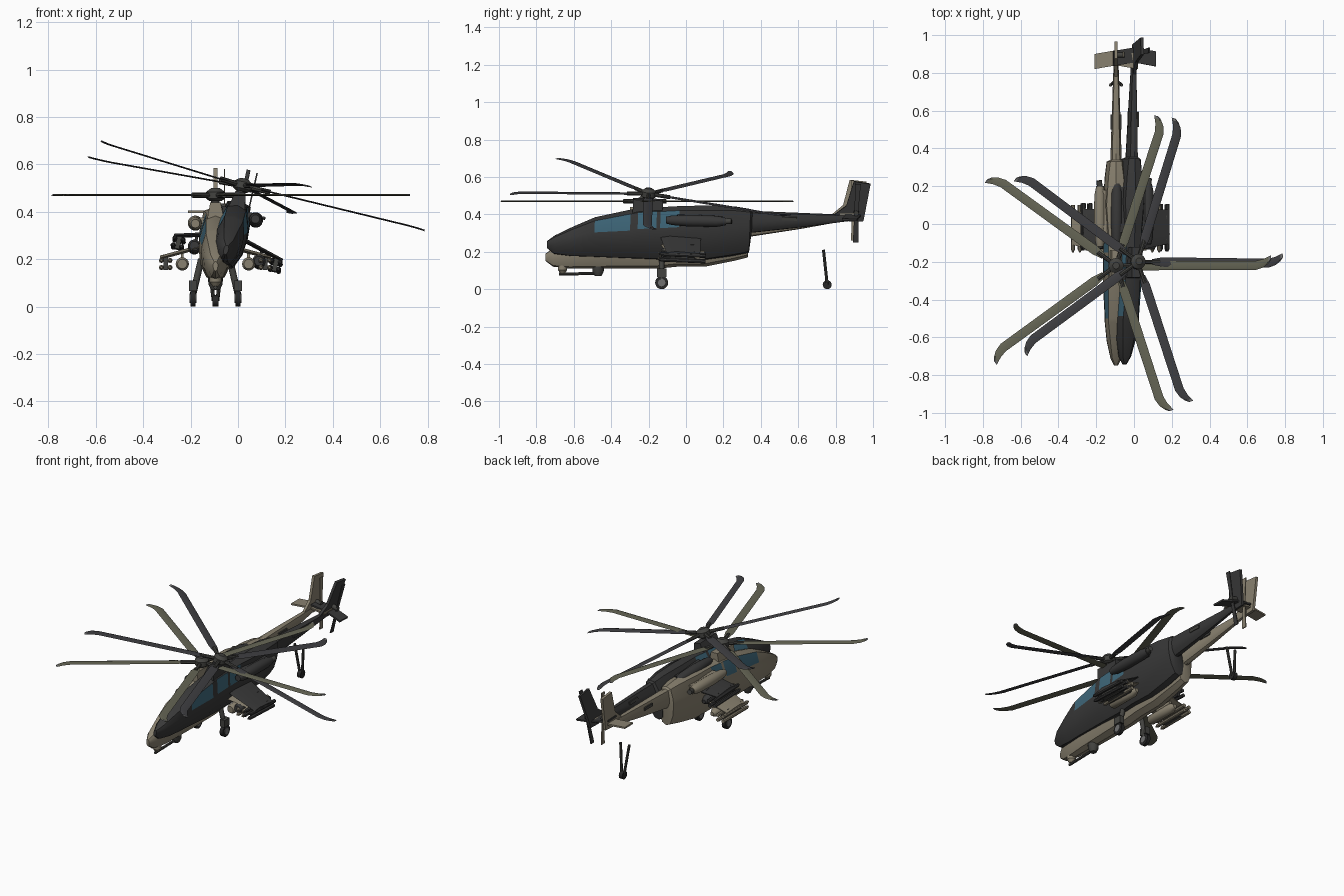
import bpy, bmesh
from math import sin, cos, pi, radians
from mathutils import Matrix, Vector

cube = bpy.data.objects.get("Cube")
if cube:
    bpy.data.objects.remove(cube)


def material(name, *rgb):
    m = bpy.data.materials.new(name)
    m.use_nodes = True
    m.diffuse_color = (*rgb, 1)
    m.node_tree.nodes["Principled BSDF"].inputs["Base Color"].default_value = (*rgb, 1)
    return m


TAN = material("tan paint", .25, .22, .16)
CHARCOAL = material("charcoal paint", .04, .04, .04)
GLASS = material("blue glass", .05, .14, .2)
OLIVE = material("olive blade", .13, .13, .09)
SLATE = material("slate blade", .05, .05, .055)
GREY = material("grey metal", .16, .16, .16)
GUNMETAL = material("gunmetal", .055, .055, .05)
RUBBER = material("black rubber", .02, .02, .02)


def build(name, verts, faces, mats, matrix, rule=None):
    me = bpy.data.meshes.new(name)
    bm = bmesh.new()
    vs = [bm.verts.new(v) for v in verts]
    for n, f in enumerate(faces):
        face = bm.faces.new([vs[i] for i in f])
        face.smooth = True
        if rule:
            face.material_index = rule(n)
    bmesh.ops.recalc_face_normals(bm, faces=bm.faces)
    bm.to_mesh(me)
    bm.free()
    me.set_sharp_from_angle(angle=radians(35))
    for m in mats:
        me.materials.append(m)
    ob = bpy.data.objects.new(name, me)
    ob.matrix_world = matrix
    bpy.context.collection.objects.link(ob)
    return ob


def loft(name, rings, mats, matrix, rule=None):
    """Skin a row of equal rings and cap both ends."""
    k = len(rings[0])
    verts = [p for r in rings for p in r]
    faces = [(i * k + j, i * k + (j + 1) % k, (i + 1) * k + (j + 1) % k, (i + 1) * k + j)
             for i in range(len(rings) - 1) for j in range(k)]
    faces += [tuple(range(k)), tuple(range(len(verts) - k, len(verts)))]
    return build(name, verts, faces, mats, matrix, rule)


def tube(name, a, b, profile, mat, matrix, sides=16):
    """Round body from a to b; profile holds (fraction, radius)."""
    a, b = Vector(a), Vector(b)
    q = Vector((0, 0, 1)).rotation_difference(b - a)
    rings = [[a.lerp(b, t) + q @ Vector((r * cos(2 * pi * s / sides), r * sin(2 * pi * s / sides), 0))
              for s in range(sides)] for t, r in profile]
    return loft(name, rings, [mat], matrix)


def rod(name, a, b, r, mat, matrix, sides=12):
    return tube(name, a, b, [(0, r), (1, r)], mat, matrix, sides)


def slab(name, outline, offset, mat, matrix):
    """Extrude an outline of 3D points by half the offset both ways."""
    o = Vector(offset) / 2
    return loft(name, [[Vector(p) - o for p in outline], [Vector(p) + o for p in outline]], [mat], matrix)


def box(name, lo, hi, mat, matrix):
    (x, y, z), (u, v, w) = lo, hi
    mid = (z + w) / 2
    return slab(name, [(x, y, mid), (u, y, mid), (u, v, mid), (x, v, mid)], (0, 0, w - z), mat, matrix)


# Hull stations: y, half width, keel, beltline, roof, half roof width
STATIONS = [
    (-.75, .01, .15, .18, .19, .005), (-.71, .03, .12, .2, .22, .02),
    (-.62, .05, .11, .23, .27, .03), (-.52, .06, .11, .26, .32, .04),
    (-.5, .06, .11, .26, .33, .04), (-.31, .07, .11, .28, .38, .04),
    (-.27, .07, .11, .29, .39, .04), (-.17, .07, .11, .3, .4, .04),
    (-.15, .07, .11, .3, .4, .04), (-.05, .07, .12, .31, .41, .04),
    (.1, .07, .12, .32, .42, .05), (.25, .06, .15, .33, .42, .04),
    (.33, .05, .17, .34, .41, .03), (.34, .03, .28, .35, .4, .02),
    (.6, .022, .32, .37, .4, .015), (.88, .012, .37, .385, .4, .008)]
PANES = (4, 6, 8)


def hull_ring(y, w, keel, belt, roof, wr):
    h = belt - keel
    half = [(.55 * w, keel + .08 * h), (.92 * w, keel + .4 * h), (w, keel + .75 * h),
            (.96 * w, belt), (wr, roof - .15 * (roof - belt))]
    right = [(x, y, z) for x, z in half]
    left = [(-x, y, z) for x, z in reversed(half)]
    return [(0, y, keel)] + right + [(0, y, roof)] + left


def airframe(tag, paint, m):
    # Hull with glazed strips between beltline and roof
    k = 12
    loft(tag + "fuselage", [hull_ring(*s) for s in STATIONS], [paint, GLASS], m,
         lambda n: int(n // k in PANES and n % k in (4, 7)))
    # Rotor pylon, mast and engine cover
    loft(tag + "rotor_pylon", [[(-w, -.3, z), (w, -.3, z), (w, -.14, z), (-w, -.14, z)]
                               for w, z in ((.035, .37), (.022, .44))], [paint], m)
    rod(tag + "mast", (0, -.22, .43), (0, -.22, .48), .018, GUNMETAL, m)
    # Tail fin and stabilizer
    fin = [(.78, .4), (.84, .45), (.875, .585), (.965, .575), (.935, .37), (.86, .365)]
    slab(tag + "tail_fin", [(0, y, z) for y, z in fin], (.016, 0, 0), paint, m)
    slab(tag + "stabilizer", [(-.115, .82, .4), (0, .84, .4), (.115, .82, .4),
                              (.115, .9, .4), (0, .92, .4), (-.115, .9, .4)], (0, 0, .01), paint, m)
    # Tail rotor
    rod(tag + "tail_rotor_hub", (0, .895, .42), (.045, .895, .42), .014, GUNMETAL, m)
    for s, name in ((1, "upper"), (-1, "lower")):
        slab(tag + name + "_tail_blade",
             [(.038, .895 + y, .42 + s * z) for y, z in ((-.01, 0), (.01, 0), (.018, .16), (-.012, .16))],
             (.006, 0, 0), paint, m)
    for s, side in ((1, "left_"), (-1, "right_")):
        t = tag + side
        # Engine nacelle with exhaust
        tube(t + "nacelle", (s * .085, -.12, .35), (s * .085, .2, .355),
             [(0, .018), (.1, .026), (.4, .032), (.85, .03), (1, .02)], paint, m)
        rod(t + "exhaust", (s * .085, .19, .355), (s * .09, .23, .36), .015, GUNMETAL, m)
        box(t + "nacelle_fairing", (min(s * .03, s * .08), -.06, .335),
            (max(s * .03, s * .08), .18, .375), paint, m)
        # Stub wing
        loft(t + "stub_wing", [[(s * x, y, z + d) for y, d in
                                ((f, 0), (f + .05, .01), (.07, .003), (.07, -.003), (f + .05, -.008))]
                               for x, z, f in ((.05, .255, -.15), (.235, .205, -.11))], [paint], m)
        # Rocket pod on its pylon
        tube(t + "rocket_pod", (s * .14, -.14, .18), (s * .14, .08, .18),
             [(0, .02), (.06, .028), (.85, .028), (1, .012)], paint, m)
        box(t + "pod_pylon", (s * .14 - .006, -.08, .195), (s * .14 + .006, .04, .235), paint, m)
        # Missile rack with four missiles
        box(t + "missile_rack", (s * .21 - .01, -.09, .155), (s * .21 + .01, .04, .215), GUNMETAL, m)
        for dx in (-.018, .018):
            for dz in (-.015, .015):
                tube(t + "missile", (s * .21 + dx, -.15, .18 + dz), (s * .21 + dx, .1, .18 + dz),
                     [(0, .004), (.06, .011), (1, .011)], paint, m, 8)
        # Vent plate on the boom
        box(t + "boom_vent", (s * .025 - .004, .5, .362), (s * .025 + .004, .58, .38), GUNMETAL, m)


def rotor(tag, mat, m, radius):
    # Hub, grips and five blades with swept tips
    tube(tag + "rotor_hub", (0, 0, -.025), (0, 0, .03),
         [(0, .025), (.2, .04), (.7, .04), (1, .018)], GUNMETAL, m)
    spine = [(.1, 0, .015), (.17, 0, .025), (.9, 0, .024), (.95, .012, .022), (.985, .03, .018), (1, .042, .012)]
    for i in range(5):
        r = m @ Matrix.Rotation(i * 2 * pi / 5, 4, 'Z')
        rod(tag + "blade_grip", (.02, 0, 0), (.12, 0, 0), .011, GUNMETAL, r, 8)
        rings = [[(x * radius, c - w, 0), (x * radius, c - w / 2, .004),
                  (x * radius, c + w, 0), (x * radius, c - w / 2, -.003)] for x, c, w in spine]
        loft(tag + "main_blade", rings, [mat, GREY], r, lambda n: int(16 <= n < 20))


# Upright tan machine
tan_frame = Matrix.Translation((-.095, 0, 0))
airframe("tan_", TAN, tan_frame)
rotor("tan_", OLIVE, tan_frame @ Matrix.Translation((0, -.22, .47)), .82)

# Leaning charcoal machine
dark_frame = (Matrix.Translation((-.088, 0, .043)) @ Matrix.Rotation(radians(-.6), 4, 'Z')
              @ Matrix.Rotation(radians(13), 4, 'Y') @ Matrix.Rotation(radians(-2.4), 4, 'X'))
airframe("dark_", CHARCOAL, dark_frame)
lean = Vector((0, 0, 1)).rotation_difference(Vector((.236, .085, .968)))
rotor("dark_", SLATE, Matrix.Translation((.02, -.2, .51)) @ lean.to_matrix().to_4x4(), .79)

# Chin gun
tube("gun_turret", (0, -.47, .13), (0, -.47, .07), [(0, .032), (.6, .03), (1, .018)], GUNMETAL, tan_frame)
rod("gun_barrel", (0, -.68, .08), (0, -.47, .085), .008, GUNMETAL, tan_frame, 8)
tube("sensor_ball", (0, -.66, .13), (0, -.66, .085), [(0, .025), (.6, .025), (1, .012)], TAN, tan_frame)

# Main landing gear
for s, side in ((1, "left_"), (-1, "right_")):
    x = s * .095
    rod(side + "wheel", (x - .011, -.13, .035), (x + .011, -.13, .035), .035, RUBBER, tan_frame, 20)
    rod(side + "wheel_hub", (x - .014, -.13, .035), (x + .014, -.13, .035), .02, GREY, tan_frame)
    rod(side + "gear_leg", (x, -.13, .05), (s * .06, -.13, .2), .014, GUNMETAL, tan_frame)
    box(side + "gear_fork", (x - .016, -.155, .065), (x + .016, -.105, .11), GUNMETAL, tan_frame)
    # Tail wheel strut
    rod(side + "tail_strut", (s * .008, .755, .025), (s * .03, .735, .21), .008, GUNMETAL, tan_frame, 8)
rod("tail_wheel", (-.012, .755, .024), (.012, .755, .024), .024, RUBBER, tan_frame, 20)
